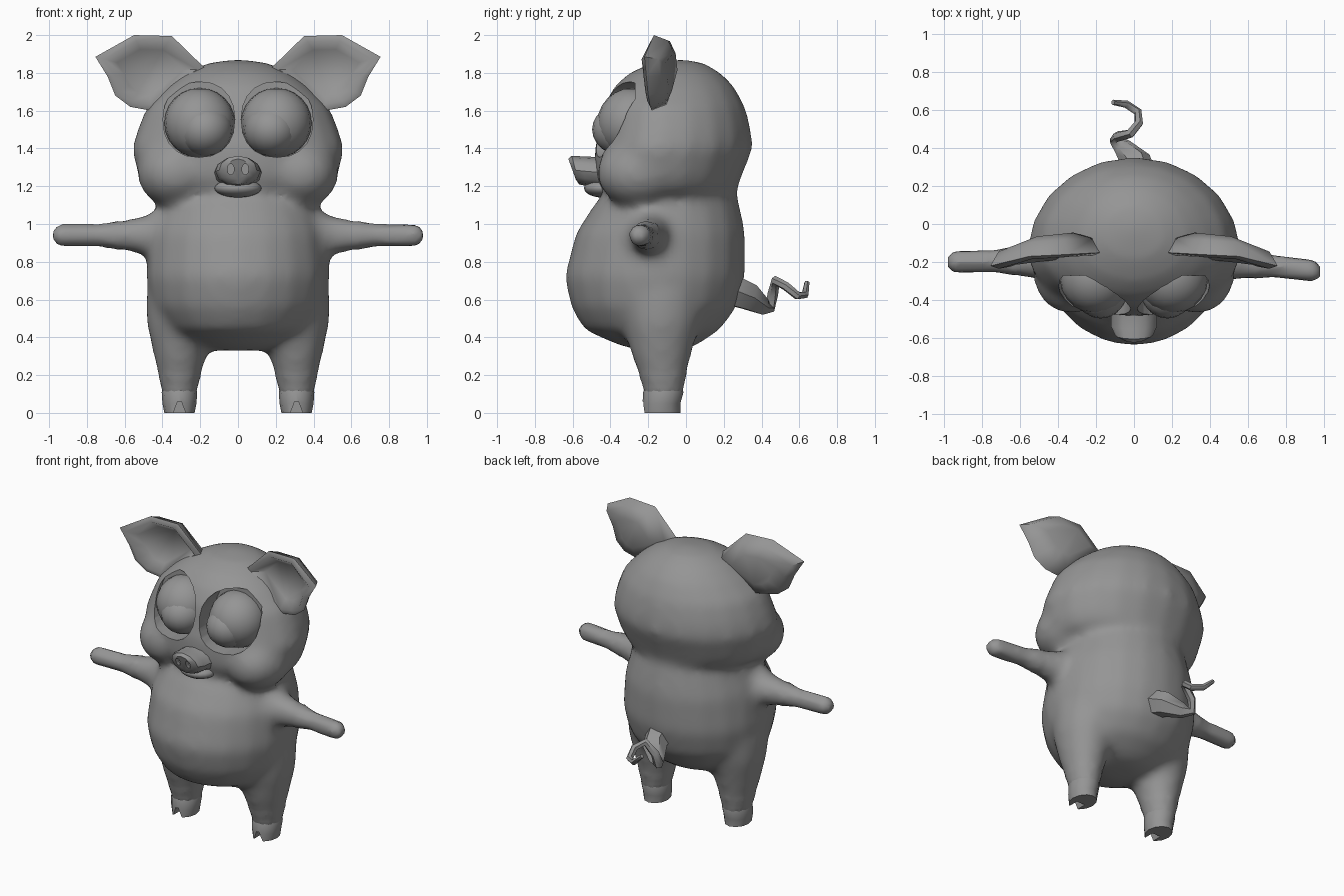
import bpy, bmesh, math
from mathutils import Matrix

if "Cube" in bpy.data.objects:
    bpy.data.objects.remove(bpy.data.objects["Cube"])

skin = bpy.data.materials.new("grey_skin")
skin.diffuse_color = (0.3, 0.3, 0.3, 1)
skin.use_nodes = True
skin.node_tree.nodes["Principled BSDF"].inputs["Base Color"].default_value = skin.diffuse_color


def select(obs):
    bpy.ops.object.select_all(action='DESELECT')
    for ob in obs:
        ob.select_set(True)
    bpy.context.view_layer.objects.active = obs[0]


def finish(ob, angle=55):
    """Give the part its colour and smooth shading with sharp edges kept."""
    ob.data.materials.clear()
    ob.data.materials.append(skin)
    select([ob])
    bpy.ops.object.shade_smooth_by_angle(angle=math.radians(angle))
    return ob


def make(name, bm, angle=55):
    bmesh.ops.recalc_face_normals(bm, faces=bm.faces)
    mesh = bpy.data.meshes.new(name)
    bm.to_mesh(mesh)
    bm.free()
    ob = bpy.data.objects.new(name, mesh)
    bpy.context.collection.objects.link(ob)
    return finish(ob, angle)


def loft(name, rings, angle=55):
    """Skin a list of point rings and close both ends."""
    bm = bmesh.new()
    rows = [[bm.verts.new(p) for p in ring] for ring in rings]
    n = len(rows[0])
    for a, b in zip(rows, rows[1:]):
        for i in range(n):
            j = (i + 1) % n
            bm.faces.new((a[i], a[j], b[j], b[i]))
    bm.faces.new(rows[0])
    bm.faces.new(rows[-1])
    return make(name, bm, angle)


def circle(n):
    return [(math.cos(2 * math.pi * i / n), math.sin(2 * math.pi * i / n)) for i in range(n)]


def slice_z(z, hw, cy, front, back, n=20):
    """Level ring, widest at cy, with its own front and back reach."""
    return [(hw * c, cy + s * ((back - cy) if s > 0 else (cy - front)), z) for c, s in circle(n)]


def ball(name, centre, radii):
    bm = bmesh.new()
    bmesh.ops.create_uvsphere(bm, u_segments=20, v_segments=12, radius=1,
                              matrix=Matrix.Translation(centre) @ Matrix.Diagonal((*radii, 1)))
    return make(name, bm)


def oval_plug(x, z, rx, rz, y0, y1, n=20, power=1):
    soft = lambda v: math.copysign(abs(v) ** power, v)
    return loft("cutter", [[(x + rx * soft(c), y, z + rz * soft(s)) for c, s in circle(n)]
                           for y in (y0, y1)])


def apply(ob, mod):
    select([ob])
    bpy.ops.object.modifier_apply(modifier=mod.name)


def cut(ob, cutter):
    mod = ob.modifiers.new("cut", 'BOOLEAN')
    mod.operation = 'DIFFERENCE'
    mod.object = cutter
    apply(ob, mod)
    bpy.data.objects.remove(cutter)


# Body with a forward belly
body = loft("body", [slice_z(*r) for r in (
    (.33, .12, -.13, -.24, -.02), (.36, .24, -.14, -.36, .06), (.44, .38, -.15, -.54, .18),
    (.56, .46, -.15, -.61, .27), (.72, .49, -.15, -.645, .315), (.95, .47, -.15, -.585, .315),
    (1.10, .42, -.13, -.49, .285), (1.24, .36, -.10, -.36, .24))])
parts = [body]

# Head
parts.append(loft("head", [slice_z(*r) for r in (
    (1.11, .25, -.13, -.27, .05), (1.13, .40, -.15, -.38, .18), (1.18, .49, -.15, -.45, .27),
    (1.25, .53, -.15, -.485, .295), (1.40, .565, -.15, -.485, .355), (1.50, .535, -.13, -.46, .345),
    (1.62, .485, -.12, -.44, .315), (1.73, .375, -.10, -.38, .255), (1.80, .28, -.08, -.30, .185),
    (1.85, .17, -.06, -.19, .10), (1.872, .03, -.02, -.04, .00))]))

for s in (1, -1):
    # Jowls
    parts.append(ball("jowl", (s * .33, -.25, 1.27), (.205, .225, .185)))

    # Arm, the left one reaching a little forward
    tip = -.25 if s > 0 else -.20
    arm = []
    for x, r in ((.30, .19), (.42, .145), (.49, .11), (.60, .087), (.73, .062), (.945, .061), (.98, .03)):
        y = -.19 + (tip + .19) * max(0, (x - .45) / .53)
        arm.append([(s * x, y + r * c, .94 + r * d) for c, d in circle(8)])
    parts.append(loft("arm", arm))

    # Leg
    parts.append(loft("leg", [
        [(s * cx + rx * c, cy + ry * d, z) for c, d in circle(12)] for z, cx, cy, rx, ry in (
            (.09, .31, -.12, .088, .103), (.14, .31, -.12, .099, .11), (.30, .307, -.13, .142, .16),
            (.48, .30, -.13, .188, .21), (.62, .29, -.13, .20, .23), (.80, .26, -.13, .20, .20))]))

# Blend trunk, head and limbs into one soft skin
select(parts)
bpy.ops.object.join()
mod = body.modifiers.new("blend", 'REMESH')
mod.mode = 'VOXEL'
mod.voxel_size = 0.025
apply(body, mod)
bm = bmesh.new()
bm.from_mesh(body.data)
soft = [v for v in bm.verts if abs(v.co.x) < .62 and v.co.z > .2]
for _ in range(9):
    bmesh.ops.smooth_vert(bm, verts=soft, factor=.5, use_axis_x=True, use_axis_y=True, use_axis_z=True)
bm.to_mesh(body.data)
bm.free()
body.name = "head_and_body"

# Snout, then lower lip
snout = loft("snout", [[(rx * c, y - .02 * s * k, cz + rz * s) for c, s in circle(12)]
                       for y, cz, rx, rz, k in (
    (-.40, 1.27, .16, .10, 0), (-.48, 1.275, .12, .08, 0), (-.54, 1.28, .12, .078, .5),
    (-.585, 1.285, .10, .076, 1), (-.603, 1.29, .06, .055, 1))], 40)
ball("lower_lip", (0, -.44, 1.19), (.125, .10, .05))

EAR = [(.17, 1.82, -.15), (.35, 1.995, -.16), (.55, 2.0, -.17), (.755, 1.885, -.22),
       (.69, 1.78, -.21), (.65, 1.68, -.20), (.57, 1.62, -.19), (.46, 1.60, -.18)]

for side, s in (("left", 1), ("right", -1)):
    # Eye socket, eyeball and its bulging centre
    cut(body, oval_plug(s * .207, 1.553, .19, .2, -.9, -.27, 20, .88))
    ball(side + "_eyeball", (s * .203, -.285, 1.535), (.187, .185, .185))
    ball(side + "_eye_centre", (s * .175, -.33, 1.50), (.147, .167, .14))
    cut(snout, oval_plug(s * .038, 1.29, .018, .03, -.7, -.57, 10))

    # Cupped ear: rounded back, rim, then hollow front
    def ear_ring(scale, dy):
        return [(s * (.47 + (x - .47) * scale), y + dy, 1.81 + (z - 1.81) * scale)
                for x, z, y in EAR]
    loft(side + "_ear", [ear_ring(.5, .105), ear_ring(.85, .075), ear_ring(1, 0),
                         ear_ring(.84, -.015), ear_ring(.6, .04)], 75)

    # Cloven hoof
    hoof = loft(side + "_hoof", [
        [(s * .31 + rx * c, cy + ry * d, z) for c, d in circle(12)] for z, cy, rx, ry in (
            (.0, -.13, .08, .10), (.05, -.13, .09, .10), (.11, -.12, .094, .107), (.15, -.12, .08, .09))])
    cut(hoof, loft("cutter", [[(s * .31 - .04, y, -.02), (s * .31 + .04, y, -.02),
                               (s * .31 + .01, y, .06), (s * .31 - .01, y, .06)] for y in (-.3, -.15)]))
    finish(hoof)

finish(body)
finish(snout, 40)

# Curly tail
curve = bpy.data.curves.new("tail", 'CURVE')
curve.dimensions = '3D'
curve.bevel_depth = 1
curve.bevel_resolution = 1
curve.use_fill_caps = True
path = [(.03, .25, .645, .09), (.01, .33, .615, .08), (-.06, .405, .565, .05), (-.10, .445, .56, .032),
        (-.085, .46, .63, .028), (-.02, .475, .70, .026), (.025, .53, .67, .024),
        (.02, .59, .62, .022), (-.04, .63, .625, .02), (-.11, .64, .69, .014)]
spline = curve.splines.new('POLY')
spline.points.add(len(path) - 1)
for p, (x, y, z, r) in zip(spline.points, path):
    p.co = (x, y, z, 1)
    p.radius = r
tail = bpy.data.objects.new("tail", curve)
bpy.context.collection.objects.link(tail)
select([tail])
bpy.ops.object.convert(target='MESH')
finish(bpy.context.view_layer.objects.active)
